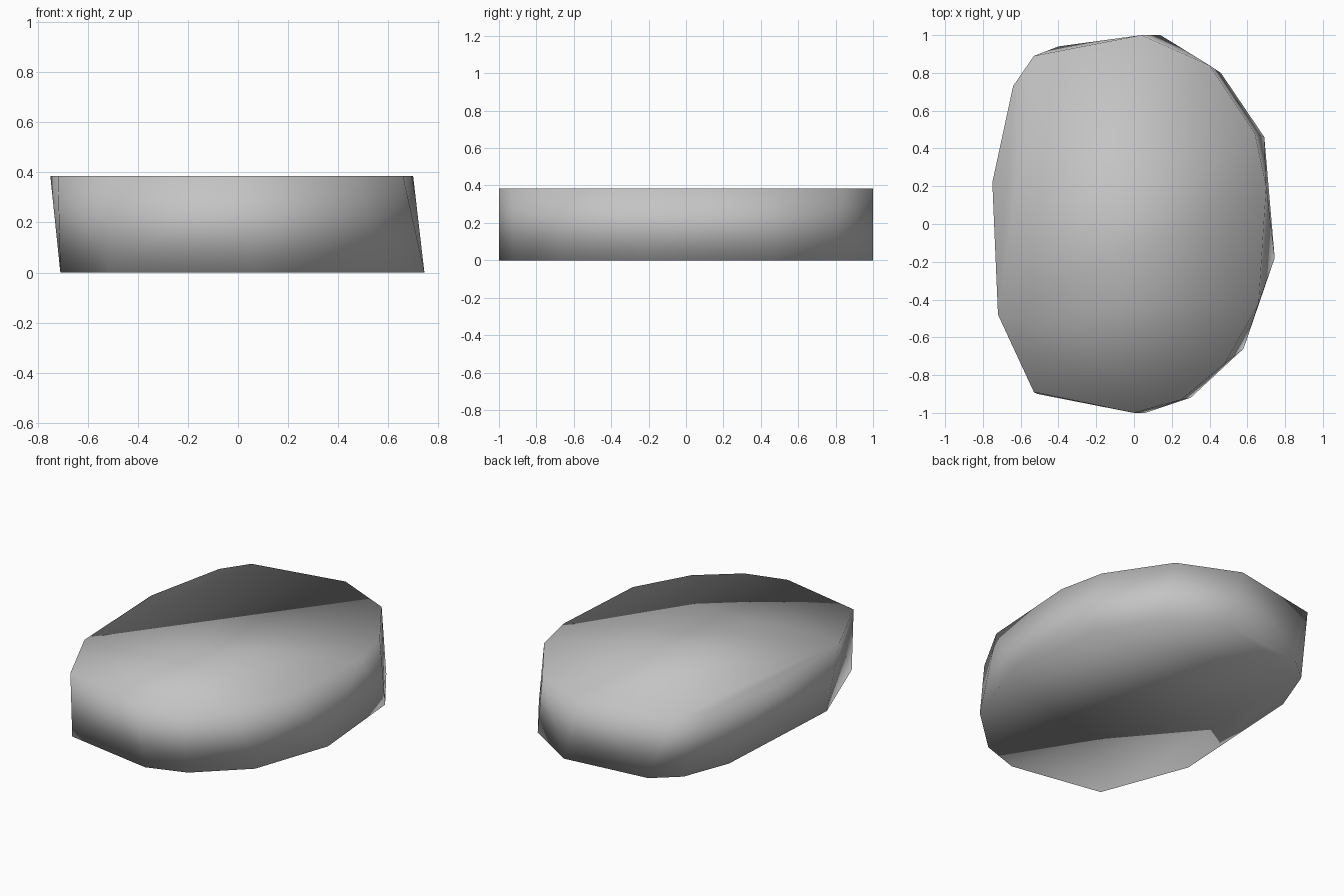
import bpy
import bmesh

# Remove the default object if the scene has it
default = bpy.data.objects.get("Cube")
if default:
    bpy.data.objects.remove(default, do_unlink=True)

HEIGHT = 0.385

# Outline of the upper rim, counter-clockwise from the back
upper_rim = [
    (.04, 1), (-.53, .89), (-.64, .73), (-.75, .22), (-.72, -.48),
    (-.53, -.89), (0, -1), (.25, -.93), (.48, -.74), (.66, -.42),
    (.7, .2), (.64, .48), (.4, .84),
]

# Outline of the lower rim, counter-clockwise from the back
lower_rim = [
    (.14, 1), (-.4, .94), (-.55, .81), (-.66, .52), (-.71, -.37),
    (-.51, -.9), (.06, -1), (.3, -.92), (.58, -.66), (.745, -.18),
    (.69, .46), (.46, .8),
]


def make_material(name, colour):
    """Plain flat material, same colour in viewport and render."""
    material = bpy.data.materials.new(name)
    material.use_nodes = True
    material.diffuse_color = colour
    shader = next(n for n in material.node_tree.nodes if n.type == "BSDF_PRINCIPLED")
    shader.inputs["Base Color"].default_value = colour
    return material


def make_hull(name, levels, material):
    """Smooth convex slab wrapped around outlines at given heights."""
    bm = bmesh.new()
    for height, outline in levels:
        for x, y in outline:
            bm.verts.new((x, y, height))
    result = bmesh.ops.convex_hull(bm, input=bm.verts[:])
    spare = [v for v in result["geom_interior"] if isinstance(v, bmesh.types.BMVert)]
    bmesh.ops.delete(bm, geom=spare, context="VERTS")
    bmesh.ops.recalc_face_normals(bm, faces=bm.faces[:])
    for face in bm.faces:
        face.smooth = True
    mesh = bpy.data.meshes.new(name)
    bm.to_mesh(mesh)
    bm.free()
    mesh.materials.append(material)
    body = bpy.data.objects.new(name, mesh)
    bpy.context.collection.objects.link(body)
    return body


# Stone slab: faceted outline with soft shading all over
stone_grey = make_material("stone_grey", (0.55, 0.55, 0.55, 1))
make_hull("stone_slab", [(HEIGHT, upper_rim), (0, lower_rim)], stone_grey)
